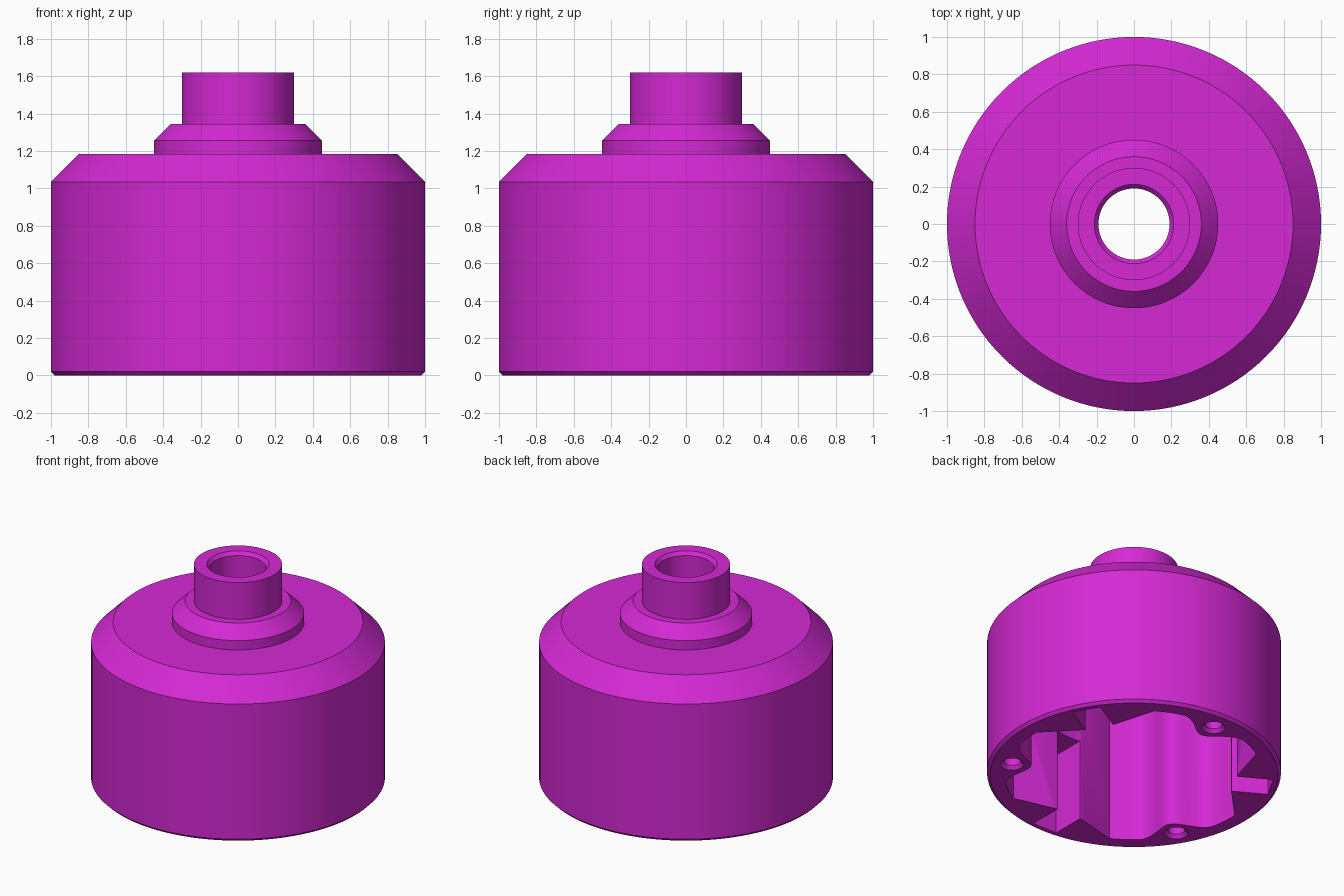
import bpy, bmesh, math

if "Cube" in bpy.data.objects:
    bpy.data.objects.remove(bpy.data.objects["Cube"])

SEG = 128
purple = bpy.data.materials.new("bright_magenta")
purple.diffuse_color = (0.66, 0.022, 0.66, 1)
purple.use_nodes = True
purple.node_tree.nodes["Principled BSDF"].inputs["Base Color"].default_value = purple.diffuse_color


def make_object(name, bm):
    bmesh.ops.recalc_face_normals(bm, faces=bm.faces[:])
    mesh = bpy.data.meshes.new(name)
    bm.to_mesh(mesh)
    bm.free()
    mesh.materials.append(purple)
    ob = bpy.data.objects.new(name, mesh)
    bpy.context.collection.objects.link(ob)
    return ob


def lathe(name, profile, seg=SEG):
    """Revolve a closed (radius, z) loop around z."""
    bm = bmesh.new()
    rings = []
    for i in range(seg):
        a = math.tau * i / seg
        rings.append([bm.verts.new((r * math.cos(a), r * math.sin(a), z)) for r, z in profile])
    n = len(profile)
    for i in range(seg):
        p, q = rings[i], rings[(i + 1) % seg]
        for j in range(n):
            k = (j + 1) % n
            bm.faces.new((p[j], q[j], q[k], p[k]))
    return make_object(name, bm)


def prism(name, outline, z0, z1):
    """Extrude an (x, y) outline vertically."""
    bm = bmesh.new()
    low = [bm.verts.new((x, y, z0)) for x, y in outline]
    high = [bm.verts.new((x, y, z1)) for x, y in outline]
    bm.faces.new(low)
    bm.faces.new(high)
    for i in range(len(low)):
        j = (i + 1) % len(low)
        bm.faces.new((low[i], low[j], high[j], high[i]))
    return make_object(name, bm)


def cut(target, cutter):
    mod = target.modifiers.new("cut", 'BOOLEAN')
    mod.operation = 'DIFFERENCE'
    mod.solver = 'EXACT'
    mod.object = cutter
    bpy.context.view_layer.objects.active = target
    bpy.ops.object.modifier_apply(modifier=mod.name)
    bpy.data.objects.remove(cutter, do_unlink=True)


# Stepped outer body with a chamfered through bore
housing = lathe("housing", [
    (0.19, 0), (0.98, 0), (1.0, 0.02), (1.0, 1.035), (0.85, 1.185),
    (0.45, 1.185), (0.45, 1.255), (0.36, 1.345), (0.30, 1.345),
    (0.30, 1.62), (0.212, 1.62), (0.19, 1.595)])

SLOT_ANGLES = (30, 150, 270)
BOSS_ANGLES = (90, 210, 330)


def away(a, centres):
    return min(abs((a - c + 180) % 360 - 180) for c in centres)


# Hollow interior: round wall, flat-sided slot pads, rounded screw bosses
outline = []
for a in range(1, 360, 2):
    pad = away(a, SLOT_ANGLES)
    boss = away(a, BOSS_ANGLES)
    if 9 < pad < 29:
        continue  # straight pad flank
    r = 0.70 if pad <= 9 else 0.88
    if boss < 18:
        r -= 0.17 * (0.5 + 0.5 * math.cos(math.pi * boss / 18))
    outline.append((r * math.cos(math.radians(a)), r * math.sin(math.radians(a))))
cut(housing, prism("cavity_cutter", outline, -0.1, 1.02))

# Three square slots in the pads
for deg in SLOT_ANGLES:
    c, s = math.cos(math.radians(deg)), math.sin(math.radians(deg))
    box = [(0.4, -0.1), (0.945, -0.1), (0.945, 0.1), (0.4, 0.1)]
    cut(housing, prism("slot_cutter", [(x * c - y * s, x * s + y * c) for x, y in box], -0.1, 0.61))

# Three countersunk screw holes in the bosses
for deg in BOSS_ANGLES:
    cx, cy = 0.842 * math.cos(math.radians(deg)), 0.842 * math.sin(math.radians(deg))
    bm = bmesh.new()
    rings = []
    for r, z in ((0.08, -0.05), (0.08, 0), (0.058, 0.025), (0.058, 0.45)):
        rings.append([bm.verts.new((cx + r * math.cos(math.tau * i / 32),
                                    cy + r * math.sin(math.tau * i / 32), z))
                      for i in range(32)])
    bm.faces.new(rings[0])
    bm.faces.new(rings[-1])
    for p, q in zip(rings, rings[1:]):
        for i in range(32):
            j = (i + 1) % 32
            bm.faces.new((p[i], p[j], q[j], q[i]))
    cut(housing, make_object("screw_hole_cutter", bm))

# Smooth round walls, crisp edges
bpy.ops.object.select_all(action='DESELECT')
housing.select_set(True)
bpy.context.view_layer.objects.active = housing
bpy.ops.object.shade_smooth_by_angle(angle=math.radians(25))
